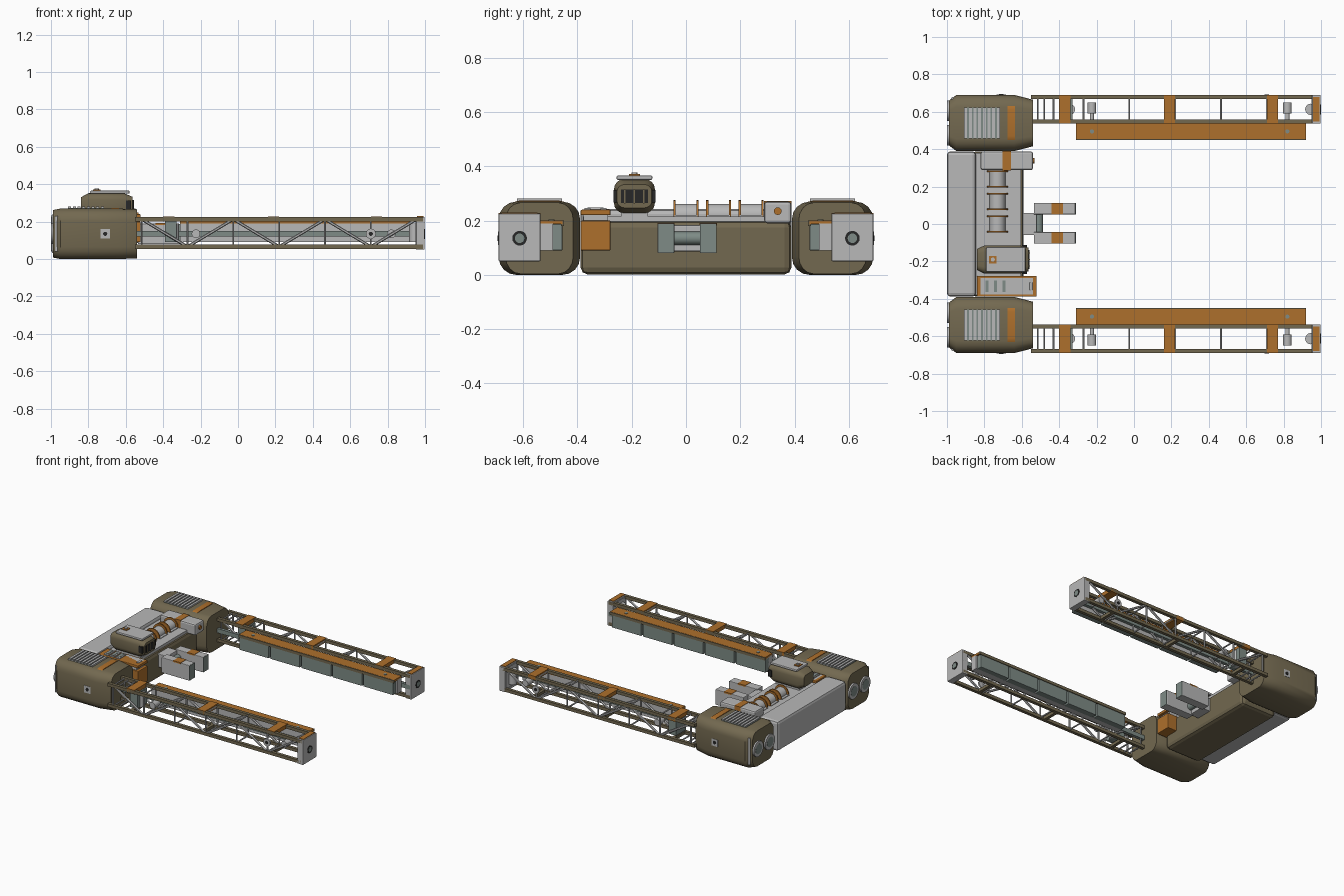
import bpy, bmesh, math
from mathutils import Vector

cube = bpy.data.objects.get("Cube")
if cube:
    bpy.data.objects.remove(cube, do_unlink=True)


def material(name, red, green, blue):
    mat = bpy.data.materials.new(name)
    mat.use_nodes = True
    mat.diffuse_color = (red, green, blue, 1)
    shader = mat.node_tree.nodes["Principled BSDF"]
    shader.inputs["Base Color"].default_value = mat.diffuse_color
    return mat


OLIVE = material("olive paint", .17, .14, .08)
ORANGE = material("rust orange paint", .42, .16, .025)
GREY = material("light grey metal", .48, .48, .48)
TEAL = material("teal grey metal", .21, .26, .24)
DARK = material("dark glass", .02, .02, .02)


def finish(name, bm, mat, bevel=0, smooth=False):
    bmesh.ops.recalc_face_normals(bm, faces=bm.faces)
    mesh = bpy.data.meshes.new(name)
    bm.to_mesh(mesh)
    bm.free()
    mesh.materials.append(mat)
    part = bpy.data.objects.new(name, mesh)
    bpy.context.collection.objects.link(part)
    if bevel:
        rounding = part.modifiers.new("rounding", "BEVEL")
        rounding.width, rounding.segments = bevel, 2
    if smooth:
        bpy.ops.object.select_all(action="DESELECT")
        part.select_set(True)
        bpy.context.view_layer.objects.active = part
        bpy.ops.object.shade_smooth_by_angle(angle=math.radians(35))


def around(centre, half):
    return centre - half, centre + half


def box(name, x, y, z, mat, bevel=0):
    """Box filling the given x, y and z ranges."""
    bm = bmesh.new()
    bmesh.ops.create_cube(bm, size=1)
    for v in bm.verts:
        v.co = [sum(span) / 2 + c * abs(span[1] - span[0])
                for c, span in zip(v.co, (x, y, z))]
    finish(name, bm, mat, bevel)


def rod(name, start, end, radius, mat, sides=20):
    start, end = Vector(start), Vector(end)
    bm = bmesh.new()
    bmesh.ops.create_cone(bm, cap_ends=True, segments=sides, radius1=radius,
                          radius2=radius, depth=(end - start).length)
    turn = (end - start).to_track_quat("Z", "Y")
    for v in bm.verts:
        v.co = turn @ v.co + (start + end) / 2
    finish(name, bm, mat, smooth=sides > 8)


def capsule(name, y, z, wide, high, corner, stations, mat):
    """Round-cornered section lofted along x; stations are (x, y scale, z scale)."""
    section = []
    for quarter, (sy, sz) in enumerate(((1, 1), (-1, 1), (-1, -1), (1, -1))):
        for step in range(5):
            angle = (quarter + step / 4) * math.pi / 2
            section.append((sy * (wide - corner) + corner * math.cos(angle),
                            sz * (high - corner) + corner * math.sin(angle)))
    bm = bmesh.new()
    rings = [[bm.verts.new((x, y + dy * ky, z + dz * kz)) for dy, dz in section]
             for x, ky, kz in stations]
    for ring, following in zip(rings, rings[1:]):
        for i in range(len(section)):
            bm.faces.new((ring[i - 1], ring[i], following[i], following[i - 1]))
    bm.faces.new(rings[0])
    bm.faces.new(rings[-1])
    finish(name, bm, mat, smooth=True)


# Shared levels and positions
REAR, TIP = -1, 1
POD_FRONT, POD_Y, POD_TOP = -.54, .54, .27
AXIS = POD_TOP / 2
ARM_Y, ARM_HALF = .613, .077
RAIL_LOW, RAIL_HIGH, RAIL = .066, .213, .011
PANEL_START, PANEL_END, PANEL_INNER = -.31, .92, .455
PANEL_LOW, PANEL_TOP = .09, .19
DECK, WIDTH, SKIN = .2, .388, .008
RAILS = (RAIL_LOW, RAIL_HIGH)
INNER_RAIL, OUTER_RAIL = around(ARM_Y, ARM_HALF - RAIL)
BAY = .245
NODES = [POD_FRONT + .025 + BAY * i for i in range(7)]

for side, name in ((1, "left"), (-1, "right")):
    def side_box(part, x, y, z, mat, bevel=0):
        box(f"{name}_{part}", x, [side * c for c in y], z, mat, bevel)

    def side_rod(part, start, end, radius, mat, sides=20):
        start, end = [(x, side * y, z) for x, y, z in (start, end)]
        rod(f"{name}_{part}", start, end, radius, mat, sides)

    def socket(part, x, y, radius, direction, mat):
        """Round fitting with a darker core, facing along x."""
        for inset, size, colour in ((0, radius, mat), (.001, radius * .65, TEAL)):
            face = x + direction * inset
            side_rod(part, (face - direction * RAIL, y, AXIS), (face, y, AXIS), size, colour)

    # Engine pod
    capsule(f"{name}_pod", side * POD_Y, AXIS, .15, AXIS, .065,
            ((REAR + RAIL, .8, .94), (REAR + .05, 1, 1), (-.64, 1, 1),
             (POD_FRONT, .83, .97)), OLIVE)
    capsule(f"{name}_pod_stripe", side * POD_Y, AXIS + SKIN, .12, AXIS - .004, .05,
            ((-.675, 1, 1), (-.635, 1, 1)), ORANGE)
    grille = around(POD_Y, .083)
    side_box("pod_grille", (-.91, -.72), grille, (AXIS, POD_TOP + .004), TEAL)
    for i in range(8):
        side_box("grille_slat", around(-.9 + i * .025, SKIN), grille,
                 (AXIS, POD_TOP + RAIL), GREY)
    side_box("pod_hatch", around(-.71, .025), (POD_Y, .692), around(AXIS, .025), GREY)
    side_rod("hatch_bolt", (-.71, POD_Y, AXIS), (-.71, .695, AXIS), RAIL, DARK)
    side_rod("rear_bar", (-.97, .67, .04), (-.97, .67, .23), SKIN, GREY)
    for y in around(POD_Y, .065):
        socket("nozzle", REAR, y, .055, -1, GREY)

    # Truss rails and webbing
    for y in (INNER_RAIL, OUTER_RAIL):
        for z in RAILS:
            side_box("rail", (POD_FRONT - RAIL, TIP - RAIL), around(y, RAIL),
                     around(z, RAIL), OLIVE)
        for i, x in enumerate(NODES):
            side_rod("post", (x, y, RAIL_LOW), (x, y, RAIL_HIGH), RAIL / 2, GREY, 6)
            if i:
                side_rod("diagonal", (x - BAY, y, RAILS[i % 2]),
                         (x, y, RAILS[1 - i % 2]), SKIN, GREY, 6)
    for x in (*NODES, -.48, -.43):
        for z in RAILS:
            side_rod("crossbar", (x, INNER_RAIL, z), (x, OUTER_RAIL, z), RAIL / 2, GREY, 6)
    arm = around(ARM_Y, ARM_HALF)
    for x in (-.37, .19, .74):
        side_box("top_band", around(x, .03), arm, (DECK, RAIL_HIGH + .015), ORANGE)
        side_box("bottom_band", around(x, RAIL), arm, around(RAIL_LOW, RAIL), OLIVE)
    side_box("root_block", around(-.36, .03), around(ARM_Y, .055), (PANEL_LOW, DECK), TEAL)
    side_box("inner_beam", (POD_FRONT, TIP - RAIL), around(INNER_RAIL, RAIL),
             around(AXIS, .015), TEAL)

    # Arm tip, joints and hub
    side_box("end_plate", (.952, TIP - .002), arm, (.05, .226), GREY, .004)
    socket("end_socket", TIP, ARM_Y, .027, 1, DARK)
    side_box("tip_marking", around(.975, .018), (INNER_RAIL, OUTER_RAIL),
             (DECK, .23), ORANGE)
    for x in (-.345, .945):
        side_rod("pivot", (x, ARM_Y, PANEL_LOW), (x, ARM_Y, PANEL_TOP), .03, GREY)
    hub_x = NODES[-2]
    side_rod("hub", (hub_x, OUTER_RAIL, AXIS), (hub_x, arm[1], AXIS), .027, GREY)
    side_rod("hub_core", (hub_x, OUTER_RAIL, AXIS), (hub_x, .692, AXIS), RAIL, DARK)

    # Panel bank along the inside of the arm
    bank = (PANEL_START, PANEL_END)
    side_box("panel_back", bank, (.49, arm[0]), (PANEL_LOW, PANEL_TOP), GREY)
    side_box("panel_cover", bank, (PANEL_INNER, arm[0]),
             (PANEL_TOP - .003, PANEL_TOP + RAIL), ORANGE)
    side_box("cover_rim", bank, around(PANEL_INNER, .005), (.18, DECK), OLIVE)
    pitch = (PANEL_END - PANEL_START) / 5
    for i in range(5):
        start = PANEL_START + i * pitch
        side_box("panel", (start, start + pitch - RAIL), (PANEL_INNER, .5),
                 (PANEL_LOW, PANEL_TOP - .003), TEAL, .004)
    for x in (-.225, .82):
        side_rod("strut", (x, arm[0], AXIS), (x, ARM_Y, AXIS), RAIL, GREY)
        side_rod("strut_head", (x, .59, AXIS), (x, .65, AXIS), .023, GREY)
        side_rod("cover_bolt", (x, .495, AXIS), (x, .495, DECK + .004), RAIL, TEAL)

# Central hull
box("hull", (-.87, -.59), (-WIDTH, WIDTH), (.002, DECK), OLIVE, .025)
box("rear_tank", (REAR, -.845), (-WIDTH, WIDTH), (.03, .243), GREY, .018)
box("hull_deck", (-.85, -.605), (-.38, .38), (AXIS, DECK + .016), GREY)

# Cable spools
SPOOL_X, SPOOL_Z = -.73, DECK + .02
for y in (0, .12, .24):
    ends = around(y, .042)
    rod("spool_drum", (SPOOL_X, ends[0], SPOOL_Z), (SPOOL_X, ends[1], SPOOL_Z), .042, GREY)
    for end in ends:
        left, right = around(end, SKIN / 2)
        rod("spool_flange", (SPOOL_X, left, SPOOL_Z), (SPOOL_X, right, SPOOL_Z), .056, ORANGE)
    box("spool_mount", around(SPOOL_X, .06), ends, (DECK, SPOOL_Z), GREY)

# Equipment case on the left of the deck
CASE_Y = .338
box("equipment_case", (-.82, POD_FRONT), around(CASE_Y, .05), (PANEL_TOP, POD_TOP), GREY, RAIL)
box("case_band", around(-.68, .023), around(CASE_Y, .051), (DECK, POD_TOP + .002), ORANGE)
rod("case_light", (-.56, CASE_Y, .235), (POD_FRONT + SKIN, CASE_Y, .235), .014, ORANGE)

# Control cabin
CABIN_Y, CABIN_Z, ROOF = -.19, .29, .353
capsule("cabin", CABIN_Y, CABIN_Z, .075, .062, .035,
        ((-.84, .75, .65), (-.8, 1, 1), (-.61, 1, 1), (-.565, .85, .7)), OLIVE)
box("cabin_base", (-.8, -.61), around(CABIN_Y, .05), (DECK, .24), GREY)
box("cabin_window", around(-.565, .005), around(CABIN_Y, .05), around(CABIN_Z, .025), DARK)
for offset in (-1, 0, 1):
    box("window_bar", around(-.56, .003), around(CABIN_Y + offset * .035, .003),
        around(CABIN_Z, .027), OLIVE)
for y in around(CABIN_Y, .069):
    box("side_window", around(-.586, .014), around(y, SKIN), around(CABIN_Z, .023), DARK)
box("roof_plate", (-.79, -.58), around(CABIN_Y, .066), (ROOF - .003, .366), GREY, .005)
box("roof_marker", around(-.755, .02), around(CABIN_Y, .02), (ROOF, .371), ORANGE)
rod("roof_knob", (-.755, CABIN_Y, ROOF), (-.755, CABIN_Y, .378), RAIL, GREY)

# Tool locker on the right of the deck
LOCKER_Y, LID = -.333, .24
box("locker_base", (-.82, POD_FRONT), around(LOCKER_Y, .045), (PANEL_TOP, LID), GREY)
box("locker_lid", (-.84, -.52), around(LOCKER_Y, .055), (LID - .02, LID), ORANGE, .004)
box("locker_front", (-.6, -.52), around(LOCKER_Y, .055), (PANEL_LOW, DECK), ORANGE, .004)
for offset in (-1, 0, 1):
    x = -.74 + offset * .045
    box("locker_vent", around(x, .017), around(LOCKER_Y, .04), (DECK, LID + .006), GREY)
    box("vent_slot", around(x, SKIN), around(LOCKER_Y, .03), (DECK, LID + SKIN), TEAL)
left, right = around(LOCKER_Y, .02)
rod("locker_handle", (-.55, left, LID), (-.55, right, LID), SKIN, GREY)

# Front gripper
JAW_BACK, JAW_TIP, JAW_Z = -.535, -.313, .055
box("gripper_mount", (-.6, -.52), around(0, .06), around(AXIS, .048), GREY, .004)
rod("gripper_axle", (-.51, -.05, AXIS), (-.51, .06, AXIS), .024, TEAL)
for y in around(.004, .078):
    box("gripper_jaw", (JAW_BACK, JAW_TIP), around(y, .031), around(AXIS, JAW_Z), GREY, .004)
    box("jaw_tip", around(JAW_TIP, .002), around(y, .03), around(AXIS, JAW_Z - .002), TEAL)
    box("jaw_band", around(-.41, .03), around(y, .0315), (PANEL_TOP - SKIN, PANEL_TOP + .002),
        ORANGE)
